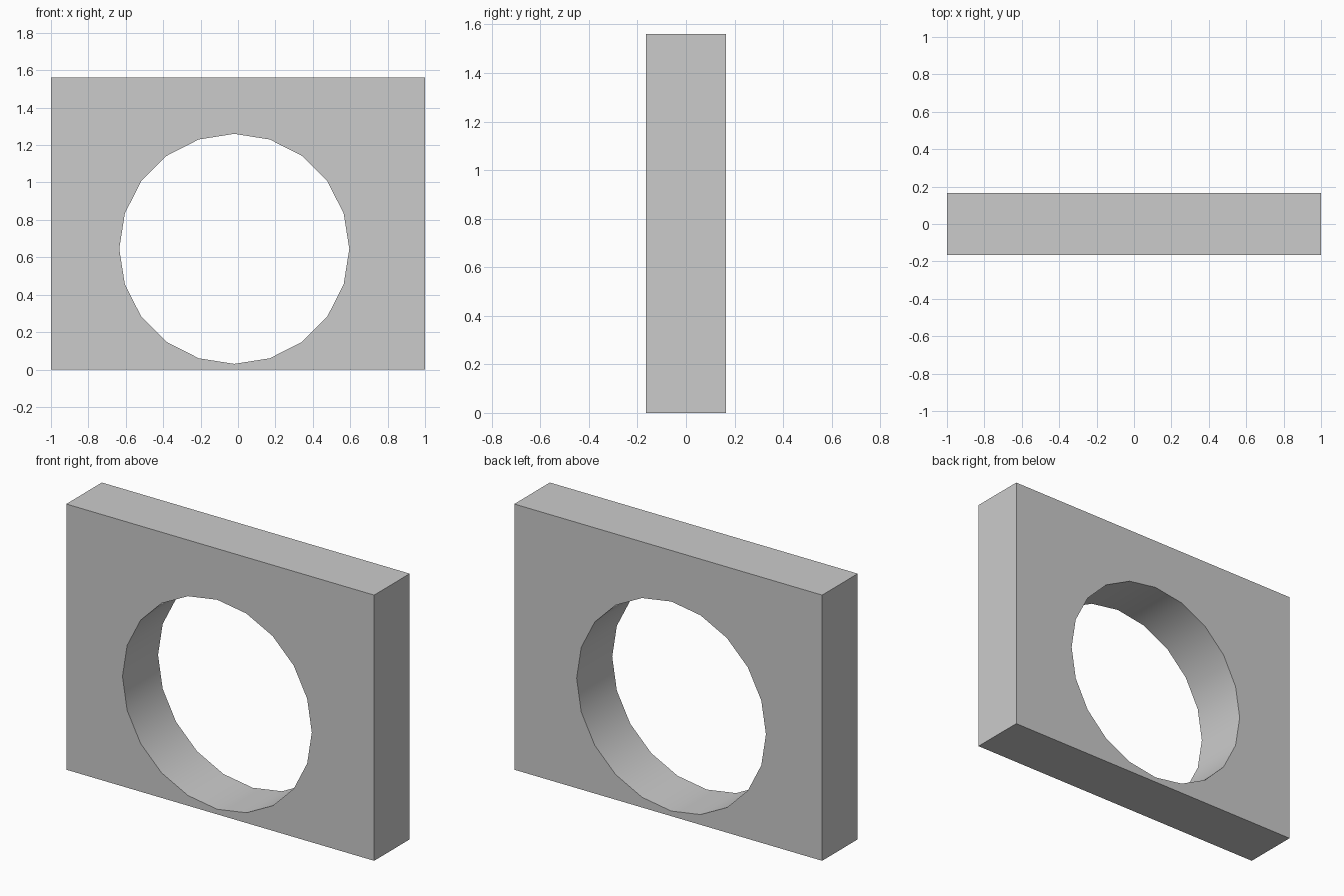
import bpy, bmesh, math
from mathutils import Vector

if "Cube" in bpy.data.objects:
    bpy.data.objects.remove(bpy.data.objects["Cube"])

HALF_DEPTH = 0.165
HEIGHT = 1.56
HOLE_X, HOLE_Z, HOLE_R, HOLE_SIDES = -0.02, 0.645, 0.615, 20

bm = bmesh.new()


def add_loop(points):
    """Closed edge loop on the front plane from (x, z) points."""
    verts = [bm.verts.new((x, -HALF_DEPTH, z)) for x, z in points]
    return [bm.edges.new((verts[i - 1], verts[i])) for i in range(len(verts))]


# Front face: rectangular outline with a 20-sided round opening
outline = add_loop([(-1, 0), (1, 0), (1, HEIGHT), (-1, HEIGHT)])
angles = [2 * math.pi * i / HOLE_SIDES for i in range(HOLE_SIDES)]
opening = add_loop([(HOLE_X + HOLE_R * math.cos(a), HOLE_Z + HOLE_R * math.sin(a))
                    for a in angles])
bmesh.ops.triangle_fill(bm, edges=outline + opening, use_beauty=True,
                        normal=Vector((0, -1, 0)))

# Thickness
front = bm.faces[:]
solid = bmesh.ops.extrude_face_region(bm, geom=front, use_keep_orig=True)
moved = [g for g in solid["geom"] if isinstance(g, bmesh.types.BMVert)]
bmesh.ops.translate(bm, verts=moved, vec=(0, 2 * HALF_DEPTH, 0))
bmesh.ops.recalc_face_normals(bm, faces=bm.faces[:])

mesh = bpy.data.meshes.new("plate_with_round_opening")
bm.to_mesh(mesh)
bm.free()
plate = bpy.data.objects.new("plate_with_round_opening", mesh)
bpy.context.collection.objects.link(plate)

# Smooth opening wall, crisp plate edges
bpy.context.view_layer.objects.active = plate
plate.select_set(True)
bpy.ops.object.shade_smooth_by_angle(angle=math.radians(30))
